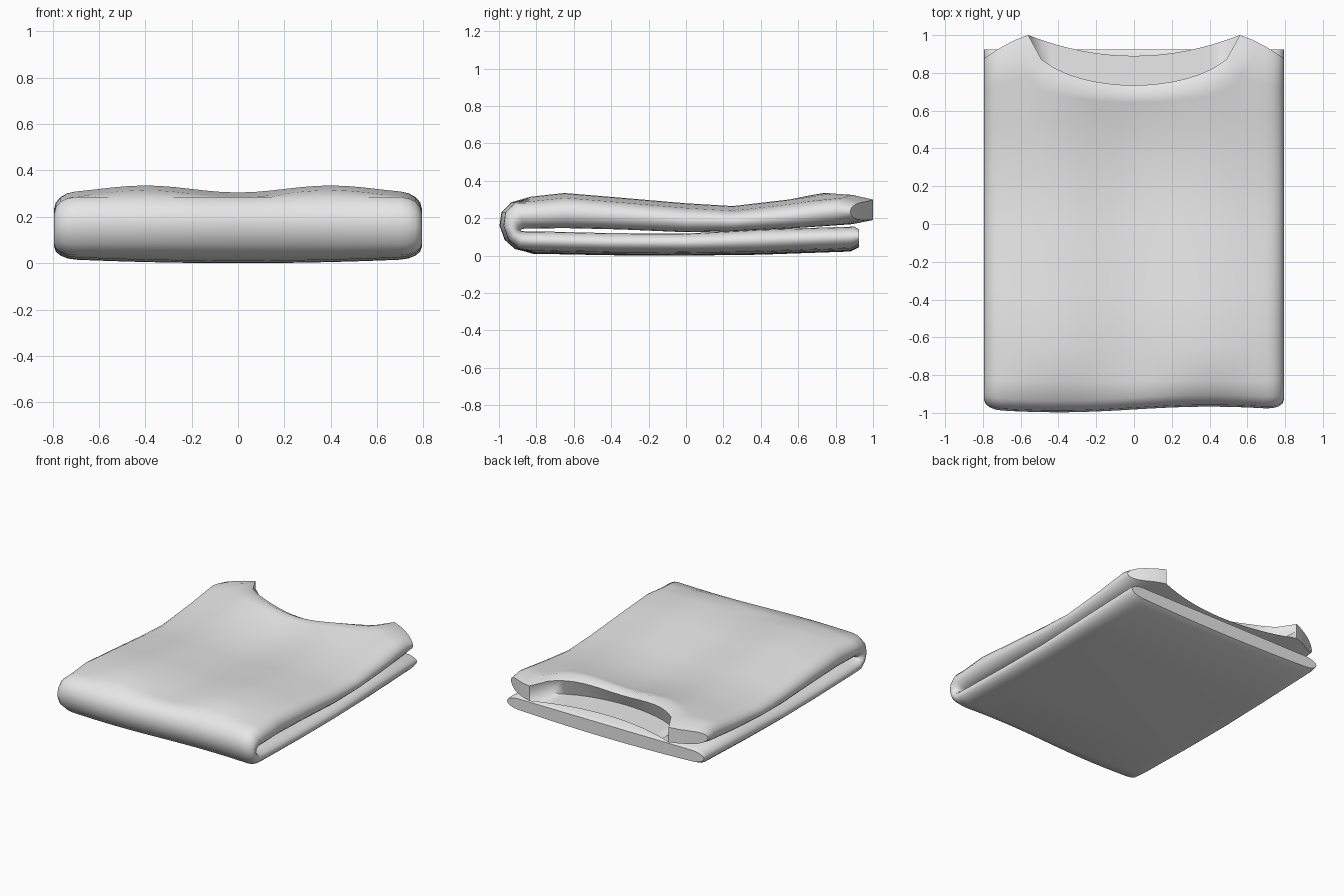
import bpy, bmesh
from math import sin, cos, pi, sqrt

cube = bpy.data.objects.get("Cube")
if cube:
    bpy.data.objects.remove(cube, do_unlink=True)

# Light grey cloth
cloth = bpy.data.materials.new("light_grey_cloth")
cloth.use_nodes = True
cloth.diffuse_color = (0.8, 0.8, 0.8, 1)
cloth.node_tree.nodes["Principled BSDF"].inputs["Base Color"].default_value = (0.8, 0.8, 0.8, 1)

# Folded strip, from lower back end round the front fold to the neck:
# inner y, inner z, outer y, outer z
BOTTOM = [(.925, .14, .925, .045), (.9, .155, .88, .022), (.4, .14, .4, .005),
          (0, .118, 0, 0), (-.4, .12, -.4, .002), (-.8, .13, -.82, .01)]
FOLD = [(-.86, .13, -.9, .035), (-.88, .132, -.955, .085), (-.885, .135, -.982, .16),
        (-.88, .14, -.972, .23), (-.86, .145, -.92, .285)]
TOP = [(-.8, .145, -.83, .315), (-.65, .147, -.65, .335), (-.35, .14, -.35, .31),
       (0, .125, 0, .28), (.25, .13, .25, .265), (.55, .145, .55, .3),
       (.75, .16, .75, .325), (.85, .168, .85, .335), (.95, .19, .95, .31)]

FLAT, ROUND, NECK = .70, .093, .56
COLS, ARC = 20, 7
xs = [-FLAT + 2 * FLAT * i / COLS for i in range(COLS + 1)]
arc = [pi / 2 - pi * (k + 1) / (ARC + 1) for k in range(ARC)]

# Pillow cross-section: x and n (1 = outside of the fold, -1 = inside)
section = [(x, 1) for x in xs]
section += [(FLAT + ROUND * cos(a), sin(a)) for a in arc]
section += [(x, -1) for x in reversed(xs)]
section += [(-FLAT - ROUND * cos(a), -sin(a)) for a in arc]


def end_y(x, n):
    """Shoulder slope outside the neck; deep upper and shallow lower neckline."""
    x = abs(x)
    if x >= NECK - .001:
        return 1 - .12 * (max(0, x - NECK) / .23) ** 1.3
    u = 1 - (x / NECK) ** 2
    return 1 - .265 * sqrt(u) if n > 0 else 1 - .11 * u


def place(station, layer, x, n):
    iy, iz, oy, oz = station
    t = (n + 1) / 2
    y, z = iy + (oy - iy) * t, iz + (oz - iz) * t
    if layer == "bottom":
        z += .015 * (x / FLAT) ** 2 * t
    if layer == "top":
        z -= .03 * cos(pi * x / .8) ** 2 * t
        if y > .55:
            y = .55 + (y - .55) / .4 * (end_y(x, n) - .55)
    if y < -.85:
        y += .015 * sin(pi * x / .8) * t
    return x, y, z


bm = bmesh.new()
rings = []
for layer, stations in (("bottom", BOTTOM), ("fold", FOLD), ("top", TOP)):
    for st in stations:
        rings.append([bm.verts.new(place(st, layer, x, n)) for x, n in section])
count = len(section)
for a, b in zip(rings, rings[1:]):
    for i in range(count):
        j = (i + 1) % count
        bm.faces.new((a[i], a[j], b[j], b[i]))

# Flat lower back end
bm.faces.new(rings[0])

# Neck opening: wall below the upper neckline, then the lower panel
last = rings[-1]
upper = last[:COLS + 1]
right_arc = last[COLS + 1:COLS + 1 + ARC]
lower = last[COLS + 1 + ARC:2 * COLS + 2 + ARC][::-1]
left_arc = last[2 * COLS + 2 + ARC:]
mid = []
for u, l in zip(upper, lower):
    d = max(0, min(1, (l.co.y - u.co.y) / .12))
    z = (u.co.z + l.co.z) / 2 * (1 - d) + (l.co.z + .005) * d
    mid.append(bm.verts.new((u.co.x, u.co.y - .04 * d, z)))
for i in range(COLS):
    bm.faces.new((upper[i], upper[i + 1], mid[i + 1], mid[i]))
    bm.faces.new((mid[i], mid[i + 1], lower[i + 1], lower[i]))
bm.faces.new([upper[-1]] + right_arc + [lower[-1], mid[-1]])
bm.faces.new([lower[0]] + left_arc + [upper[0], mid[0]])
bmesh.ops.recalc_face_normals(bm, faces=bm.faces)

mesh = bpy.data.meshes.new("folded_shirt")
bm.to_mesh(mesh)
bm.free()
mesh.materials.append(cloth)
shirt = bpy.data.objects.new("folded_shirt", mesh)
bpy.context.collection.objects.link(shirt)
bpy.ops.object.select_all(action="DESELECT")
shirt.select_set(True)
bpy.context.view_layer.objects.active = shirt
bpy.ops.object.shade_smooth_by_angle(angle=.87)
